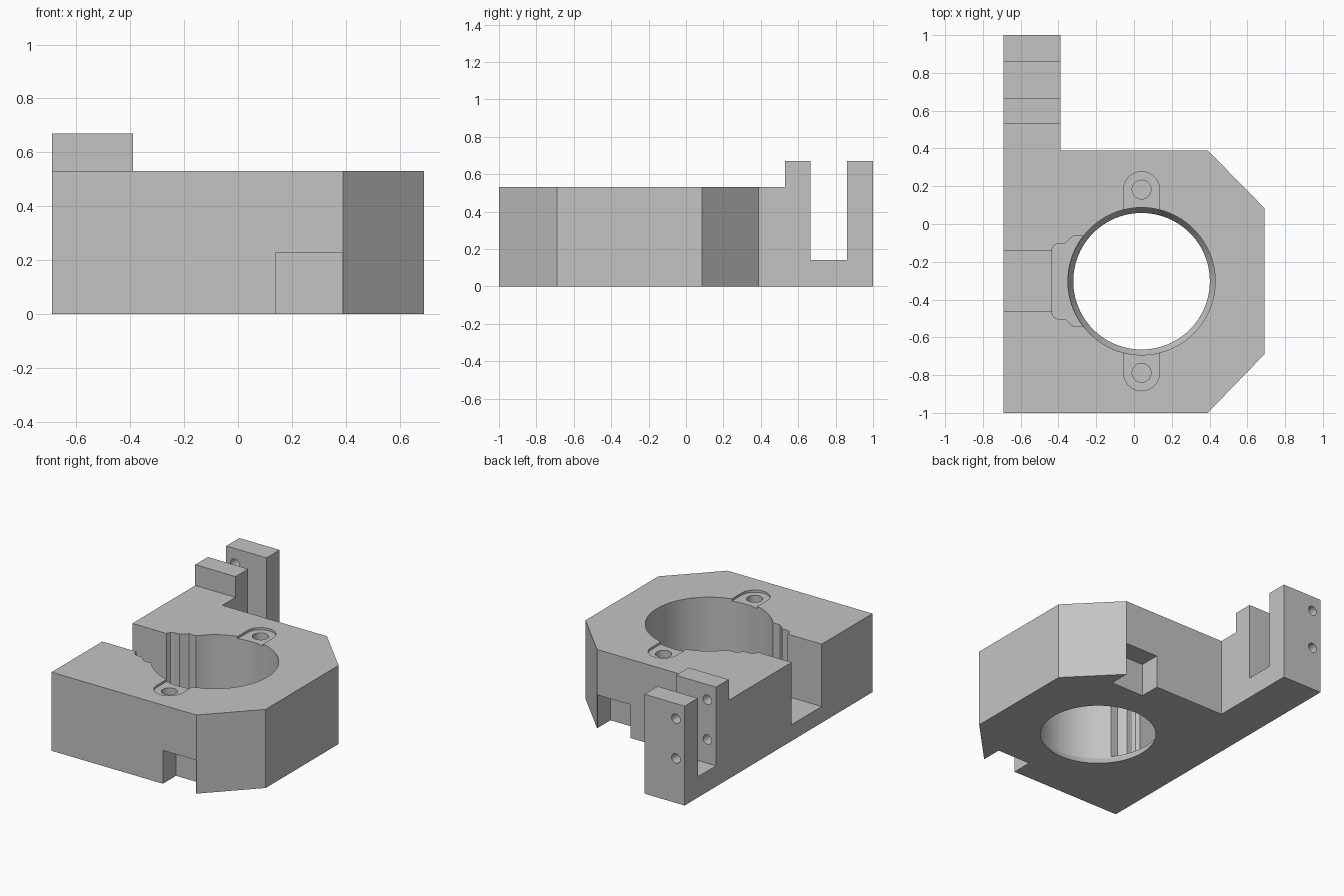
import bpy
import bmesh
import math

if "Cube" in bpy.data.objects:
    bpy.data.objects.remove(bpy.data.objects["Cube"], do_unlink=True)

grey = bpy.data.materials.new("light_grey")
grey.use_nodes = True
grey.diffuse_color = (0.55, 0.55, 0.55, 1)
grey.node_tree.nodes["Principled BSDF"].inputs["Base Color"].default_value = (0.55, 0.55, 0.55, 1)

BORE_X, BORE_Y, BORE_R = 0.04, -0.303, 0.39


def loft(name, rings):
    """Closed solid through rings of 3D points."""
    bm = bmesh.new()
    loops = [[bm.verts.new(p) for p in ring] for ring in rings]
    n = len(loops[0])
    for low, high in zip(loops, loops[1:]):
        for i in range(n):
            j = (i + 1) % n
            bm.faces.new((low[i], low[j], high[j], high[i]))
    bm.faces.new(loops[0][::-1])
    bm.faces.new(loops[-1])
    bmesh.ops.recalc_face_normals(bm, faces=bm.faces)
    mesh = bpy.data.meshes.new(name)
    bm.to_mesh(mesh)
    bm.free()
    mesh.materials.append(grey)
    ob = bpy.data.objects.new(name, mesh)
    bpy.context.collection.objects.link(ob)
    return ob


def prism(name, outline, z0, z1):
    return loft(name, [[(x, y, z) for x, y in outline] for z in (z0, z1)])


def box(name, x0, x1, y0, y1, z0, z1):
    return prism(name, [(x0, y0), (x1, y0), (x1, y1), (x0, y1)], z0, z1)


def arc(cx, cy, r, start, sweep, n):
    angles = [math.radians(start + sweep * i / n) for i in range(n + 1)]
    return [(cx + r * math.cos(a), cy + r * math.sin(a)) for a in angles]


def circle(cx, cy, r, n):
    return arc(cx, cy, r, 0, 360, n)[:-1]


# Block with chamfered corners and a long arm, at full post height
block = prism("bracket_block", [
    (-0.69, -1), (0.39, -1), (0.69, -0.69), (0.69, 0.085),
    (0.39, 0.39), (-0.39, 0.39), (-0.39, 1), (-0.69, 1)], 0, 0.67)

# Lower the main body, and open the gap between the two posts
cutters = [
    box("top_cut", -2, 2, -2, 0.53, 0.53, 1),
    box("post_gap", -1, 0, 0.665, 0.86, 0.14, 1),
    box("side_slot", -1, -0.42, -0.46, -0.14, 0.11, 1),
]

# Notches under the front and back edges
for side, y0, y1 in (("front", -1.2, -0.86), ("back", 0.25, 0.6)):
    cutters.append(box(side + "_notch", 0.14, 0.388, y0, y1, -0.2, 0.225))

# Main bore with a tapered lip at the bottom
cutters.append(loft("bore", [
    [(x, y, z) for x, y in circle(BORE_X, BORE_Y, r, 96)]
    for r, z in ((0.35, -0.02), (BORE_R, 0.05), (BORE_R, 1))]))

# Stepped pocket between bore and side slot, mirrored about the bore centre
half = [(-0.15, 0.24), (-0.32, 0.24), (-0.345, 0.22), (-0.365, 0.2),
        (-0.405, 0.2), (-0.425, 0.19), (-0.435, 0.17)]
pocket = [(x, BORE_Y + d) for x, d in half] + [(x, BORE_Y - d) for x, d in half[::-1]]
cutters.append(prism("pocket", pocket, 0.06, 1))

# Screw holes, each in a shallow recess that opens into the bore
for side in (1, -1):
    hole_y = BORE_Y + side * 0.485
    end = arc(BORE_X, hole_y, 0.095, 0, 180 * side, 20)
    inner = hole_y - side * 0.2
    recess = end + [(BORE_X - 0.095, inner), (BORE_X + 0.095, inner)]
    cutters.append(prism("screw_recess", recess, 0.515, 1))
    cutters.append(prism("screw_hole", circle(BORE_X, hole_y, 0.05, 32), 0.2, 1))

# Pin holes through the end post and into the inner post
for z in (0.30, 0.568):
    cutters.append(loft("pin_hole", [
        [(x, y, h) for x, h in circle(-0.625, z, 0.032, 24)] for y in (0.56, 1.2)]))

for cutter in cutters:
    cutter.hide_render = True
    mod = block.modifiers.new(cutter.name, "BOOLEAN")
    mod.operation = "DIFFERENCE"
    mod.solver = "EXACT"
    mod.object = cutter

# Bake the cuts and remove the cutters
bpy.context.view_layer.update()
deps = bpy.context.evaluated_depsgraph_get()
result = bpy.data.meshes.new_from_object(block.evaluated_get(deps))
block.modifiers.clear()
block.data = result
for cutter in cutters:
    bpy.data.objects.remove(cutter, do_unlink=True)
result.materials.clear()
result.materials.append(grey)
for face in result.polygons:
    face.material_index = 0

bpy.ops.object.select_all(action="DESELECT")
block.select_set(True)
bpy.context.view_layer.objects.active = block
bpy.ops.object.shade_smooth_by_angle(angle=math.radians(25))
